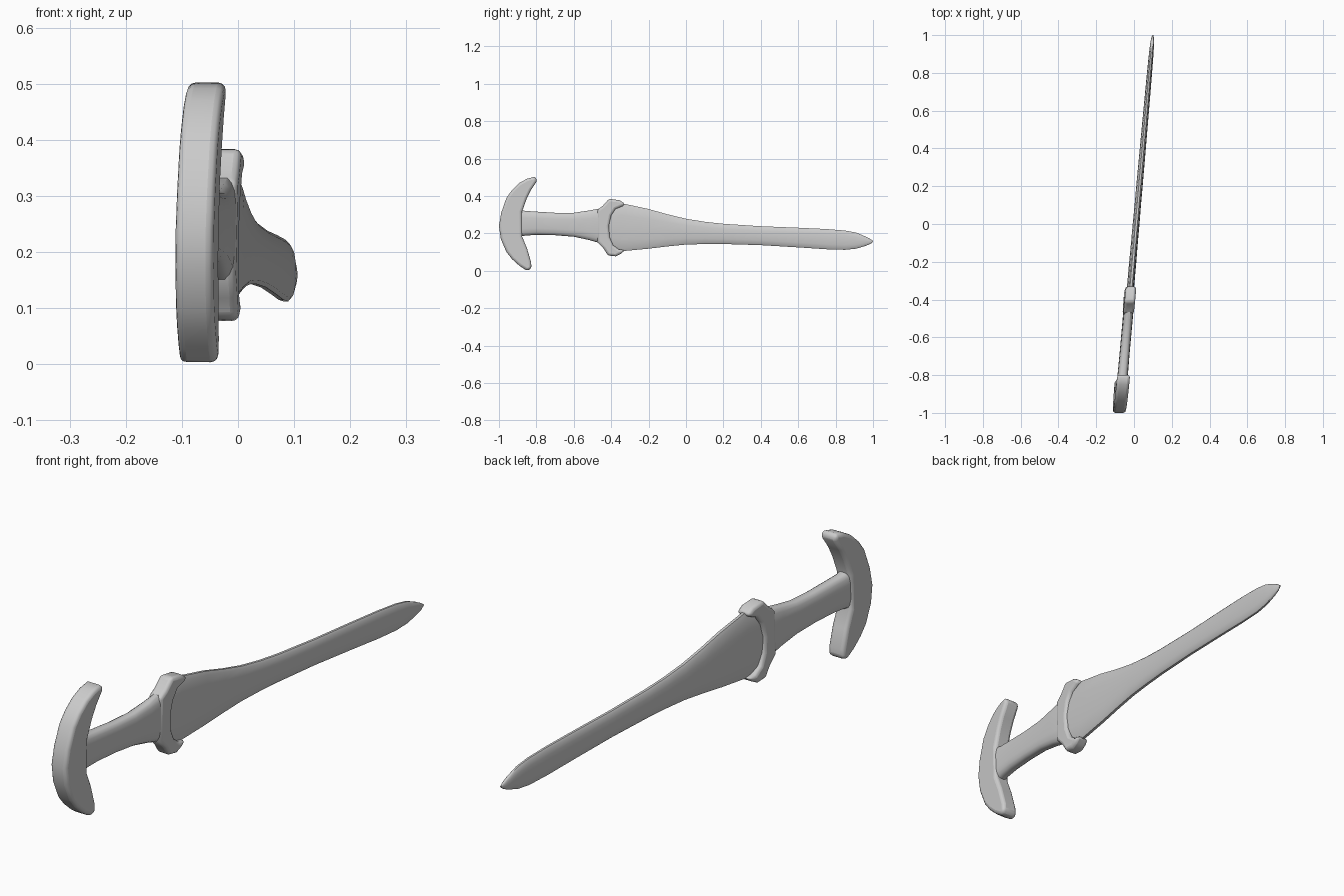
import bpy, bmesh, math

steel = bpy.data.materials.new("grey")
steel.diffuse_color = (0.6, 0.6, 0.6, 1)


def lean(y, z):
    # sideways offset of the weapon's mid plane, which is slightly turned
    return 0.012 + 0.09 * y + 0.022 * (z - 0.25)


def finish(name, bm):
    bmesh.ops.recalc_face_normals(bm, faces=bm.faces)
    mesh = bpy.data.meshes.new(name)
    bm.to_mesh(mesh)
    bm.free()
    mesh.materials.append(steel)
    ob = bpy.data.objects.new(name, mesh)
    bpy.context.collection.objects.link(ob)
    return ob


def smooth(ob, angle):
    bpy.ops.object.select_all(action='DESELECT')
    ob.select_set(True)
    bpy.context.view_layer.objects.active = ob
    bpy.ops.object.shade_smooth_by_angle(angle=math.radians(angle))


def plate(name, outline, half, bevel):
    # side outline (y, z) thickened along x, with rounded rims
    bm = bmesh.new()
    sides = [[bm.verts.new((lean(y, z) + s * half, y, z)) for y, z in outline]
             for s in (-1, 1)]
    n = len(outline)
    for side in sides:
        bm.faces.new(side)
    for i in range(n):
        j = (i + 1) % n
        bm.faces.new((sides[0][i], sides[0][j], sides[1][j], sides[1][i]))
    ob = finish(name, bm)
    mod = ob.modifiers.new("round", 'BEVEL')
    mod.width, mod.segments, mod.limit_method = bevel, 3, 'ANGLE'
    mod.angle_limit = math.radians(48)
    smooth(ob, 50)
    return ob


def loft(name, stations, ring):
    # stations: (y, low z, high z, half thickness); ring: (height share, thickness share)
    bm = bmesh.new()
    rings = []
    for y, lo, hi, half in stations:
        rings.append([bm.verts.new((lean(y, lo + t * (hi - lo)) + w * half, y,
                                    lo + t * (hi - lo))) for t, w in ring])
    n = len(ring)
    for a, b in zip(rings, rings[1:]):
        for i in range(n):
            j = (i + 1) % n
            bm.faces.new((a[i], a[j], b[j], b[i]))
    bm.faces.new(rings[0])
    bm.faces.new(rings[-1])
    ob = finish(name, bm)
    smooth(ob, 40)
    return ob


def ring_from(half_ring):
    return half_ring + [(t, -w) for t, w in reversed(half_ring)]


# leaf blade with a soft central ridge
loft("blade", [
    (-0.43, 0.13, 0.34, 0.019), (-0.34, 0.105, 0.36, 0.019), (-0.2, 0.118, 0.33, 0.019),
    (-0.1, 0.13, 0.302, 0.018), (0, 0.14, 0.278, 0.018), (0.1, 0.143, 0.262, 0.017),
    (0.2, 0.143, 0.251, 0.017), (0.4, 0.137, 0.238, 0.016), (0.6, 0.125, 0.23, 0.015),
    (0.75, 0.115, 0.223, 0.014), (0.85, 0.112, 0.215, 0.013), (0.91, 0.118, 0.204, 0.012),
    (0.96, 0.133, 0.183, 0.01), (0.985, 0.143, 0.17, 0.007), (1, 0.154, 0.16, 0.003),
], ring_from([(0, 0.3), (0.06, 0.62), (0.25, 0.85), (0.5, 1), (0.75, 0.85),
              (0.94, 0.62), (1, 0.3)]))

# grip, flaring toward the guard
loft("grip", [
    (-0.9, 0.18, 0.33, 0.029), (-0.86, 0.188, 0.32, 0.028), (-0.8, 0.192, 0.316, 0.027),
    (-0.7, 0.19, 0.31, 0.026), (-0.6, 0.182, 0.31, 0.026), (-0.52, 0.165, 0.322, 0.026),
    (-0.45, 0.145, 0.335, 0.026), (-0.425, 0.145, 0.335, 0.024),
], ring_from([(0, 0.35), (0.04, 0.65), (0.12, 0.88), (0.28, 1), (0.72, 1),
              (0.88, 0.88), (0.96, 0.65), (1, 0.35)]))

# crescent guard hugging the root of the blade
plate("guard", [
    (-0.475, 0.325), (-0.445, 0.347), (-0.412, 0.385), (-0.355, 0.377), (-0.325, 0.357),
    (-0.34, 0.345), (-0.377, 0.33), (-0.4, 0.295), (-0.412, 0.24), (-0.408, 0.18),
    (-0.39, 0.137), (-0.36, 0.115), (-0.325, 0.11), (-0.35, 0.09), (-0.375, 0.077),
    (-0.418, 0.082), (-0.44, 0.118), (-0.475, 0.155),
], 0.028, 0.014)

# anchor-shaped pommel
plate("pommel", [
    (-0.812, 0.502), (-0.85, 0.492), (-0.89, 0.47), (-0.93, 0.432), (-0.96, 0.39),
    (-0.988, 0.31), (-1, 0.24), (-0.99, 0.17), (-0.96, 0.1), (-0.93, 0.062),
    (-0.89, 0.026), (-0.85, 0.0), (-0.826, 0.012), (-0.828, 0.045), (-0.85, 0.12),
    (-0.877, 0.185), (-0.877, 0.315), (-0.852, 0.385), (-0.83, 0.43), (-0.8, 0.475),
    (-0.797, 0.495),
], 0.034, 0.022)
